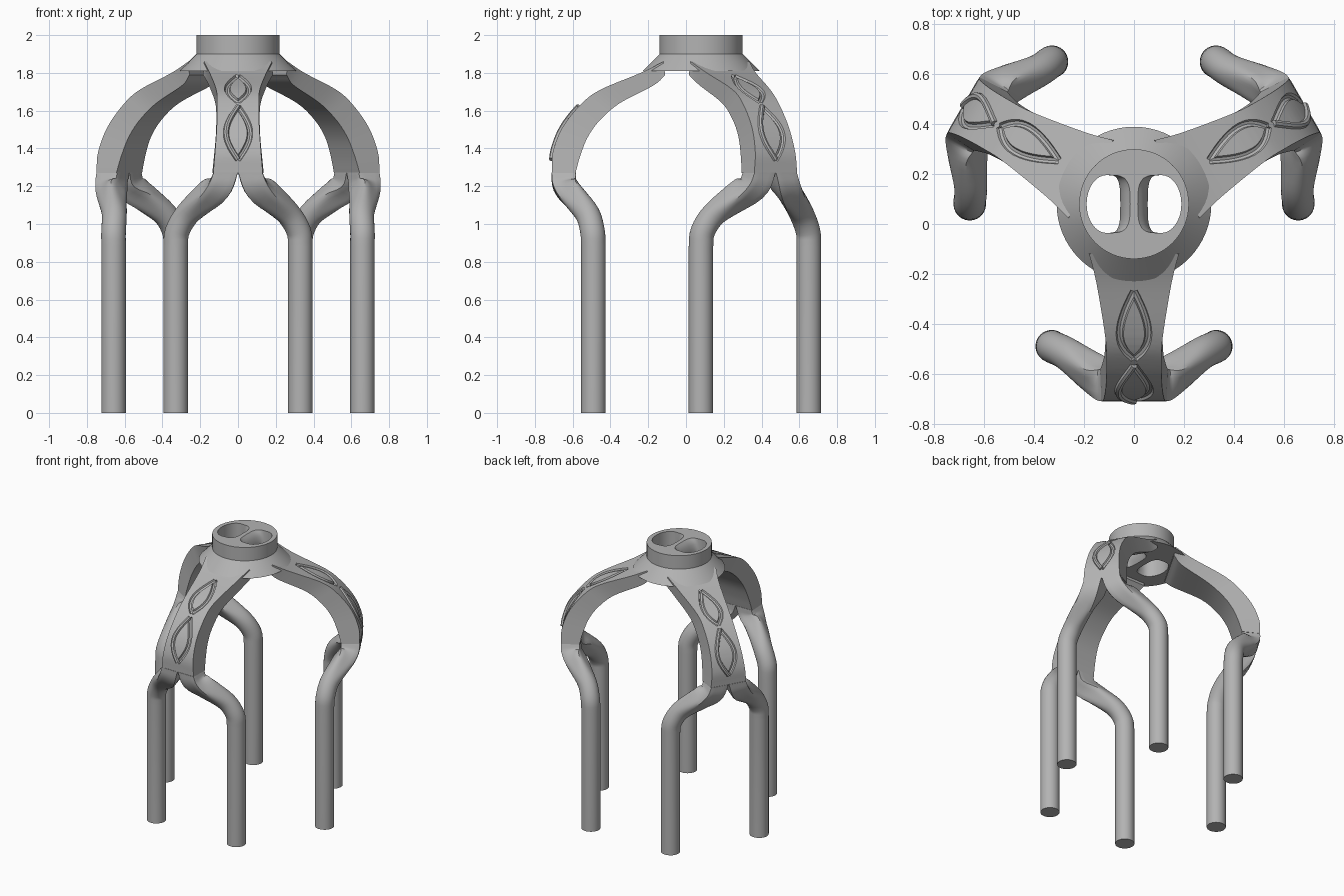
import bpy, bmesh, math
from mathutils import Vector, Matrix

cube = bpy.data.objects.get("Cube")
if cube:
    bpy.data.objects.remove(cube)

HUB = Vector((0, 0.08, 0))
DOWN = Vector((0, 0, -1))
grey = bpy.data.materials.new("plain grey")
grey.use_nodes = True
grey.diffuse_color = (0.45, 0.45, 0.45, 1)
grey.node_tree.nodes["Principled BSDF"].inputs["Base Color"].default_value = (0.45, 0.45, 0.45, 1)


def spline(points, steps):
    """Catmull-Rom samples through equal-length tuples."""
    pts = [Vector(p) for p in points]
    pts = [2 * pts[0] - pts[1]] + pts + [2 * pts[-1] - pts[-2]]
    out = []
    for a, b, c, d in zip(pts, pts[1:], pts[2:], pts[3:]):
        for i in range(steps):
            t = i / steps
            out.append(0.5 * (2 * b + (c - a) * t + (2 * a - 5 * b + 4 * c - d) * t ** 2
                              + (3 * b - a - 3 * c + d) * t ** 3))
    return out + [pts[-2]]


def loft(name, rings):
    """Skin a list of vertex rings and cap both ends."""
    bm = bmesh.new()
    vr = [[bm.verts.new(p) for p in ring] for ring in rings]
    n = len(vr[0])
    for a, b in zip(vr, vr[1:]):
        for i in range(n):
            j = (i + 1) % n
            bm.faces.new((a[i], a[j], b[j], b[i]))
    bm.faces.new(vr[0])
    bm.faces.new(vr[-1])
    bmesh.ops.recalc_face_normals(bm, faces=bm.faces)
    mesh = bpy.data.meshes.new(name)
    bm.to_mesh(mesh)
    bm.free()
    mesh.materials.append(grey)
    ob = bpy.data.objects.new(name, mesh)
    bpy.context.collection.objects.link(ob)
    return ob


def carve(ob, cutters):
    """Subtract cutters one by one, trying another solver if a cut fails."""
    for c in cutters:
        c.hide_render = True
        for solver in ('EXACT', 'MANIFOLD', 'FLOAT'):
            mod = ob.modifiers.new("carve", 'BOOLEAN')
            mod.operation, mod.solver, mod.object = 'DIFFERENCE', solver, c
            dg = bpy.context.evaluated_depsgraph_get()
            mesh = bpy.data.meshes.new_from_object(ob.evaluated_get(dg))
            ob.modifiers.clear()
            if len(mesh.polygons) > len(ob.data.polygons):
                ob.data = mesh
                break
        bpy.data.objects.remove(c)


def smooth(ob, angle):
    bpy.ops.object.select_all(action='DESELECT')
    bpy.context.view_layer.objects.active = ob
    ob.select_set(True)
    bpy.ops.object.shade_smooth_by_angle(angle=math.radians(angle))


def spread(ob, label):
    """Place three copies around the hub."""
    for i, side in enumerate(("front", "back_left", "back_right")):
        o = ob if i == 0 else ob.copy()
        if i:
            bpy.context.collection.objects.link(o)
        o.name = side + "_" + label
        o.matrix_world = Matrix.Translation(HUB) @ Matrix.Rotation(i * math.tau / 3, 4, 'Z')


# Hub: collar on a sloping flange
angles = [i * math.tau / 64 for i in range(64)]
hub = loft("hub", [[(r * math.cos(a), r * math.sin(a), z) for a in angles]
                   for r, z in ((0.31, 1.81), (0.22, 1.9), (0.22, 2.0))])


# Two rounded openings that leave a soft-edged bar between them
def opening(sign):
    rings = []
    for z, inner in ((2.01, 0.1), (2.0, 0.095), (1.985, 0.08), (1.96, 0.065), (1.92, 0.055),
                     (1.88, 0.055), (1.84, 0.065), (1.81, 0.085), (1.75, 0.09)):
        ring = []
        for a in angles[::2]:
            c, s = math.cos(a), math.sin(a)
            if c < 0:
                x, y = -abs(c) ** 0.5 * inner, math.copysign(abs(s) ** 0.6, s)
            else:
                x, y = c * 0.08, s
            ring.append((sign * (0.11 + x), y * 0.116, z))
        rings.append(ring)
    return loft("opening_cutter", rings)


carve(hub, [opening(1), opening(-1)])
smooth(hub, 40)
hub.location = HUB

# Arm: outer radius and height, inner radius and height, half width
arm_rows = spline([(0.20, 1.86, 0.19, 1.79, 0.18), (0.32, 1.80, 0.25, 1.735, 0.15),
                   (0.535, 1.71, 0.43, 1.64, 0.115), (0.64, 1.63, 0.535, 1.55, 0.11),
                   (0.735, 1.51, 0.60, 1.46, 0.113), (0.785, 1.38, 0.64, 1.36, 0.122),
                   (0.79, 1.27, 0.665, 1.27, 0.131)], 5)
arm = loft("arm", [[(-w, -ro, zo), (w, -ro, zo), (w + 0.005, -ri, zi), (-w - 0.005, -ri, zi)]
                   for ro, zo, ri, zi, w in arm_rows])
outer = [Vector((0, -p[0], p[1])) for p in arm_rows]


def on_face(z):
    """Point and normal of the arm's outer face at a height."""
    for a, b in zip(outer, outer[1:]):
        if b.z <= z:
            d = b - a
            return a + d * ((z - a.z) / d.z), Vector((0, d.z, -d.y)).normalized()


# One curved side of a leaf-shaped groove in the outer face
def leaf_side(z_low, z_high, width, n=14):
    path = []
    for i in range(n + 1):
        p, normal = on_face(z_low + (z_high - z_low) * i / n)
        path.append((p + Vector((width * math.sin(math.pi * i / n), 0, 0)), normal))
    rings = []
    for i, (p, normal) in enumerate(path):
        t = path[min(i + 1, n)][0] - path[max(i - 1, 0)][0]
        across = t.cross(normal).normalized()
        rings.append([p + 0.015 * (across * math.cos(a) + normal * math.sin(a))
                      for a in angles[::8]])
    return loft("groove_cutter", rings)


carve(arm, [leaf_side(low, high, side * width) for side in (1, -1)
            for low, high, width in ((1.341, 1.623, 0.063), (1.647, 1.787, 0.057))])
smooth(arm, 25)
spread(arm, "arm")

# Legs: square where they leave the arm, turning into round posts
controls = [(0.065, -0.7275, 1.272), (0.095, -0.72, 1.205), (0.18, -0.665, 1.135),
            (0.27, -0.60, 1.05), (0.322, -0.575, 0.96), (0.33, -0.57, 0.88)]
path = spline(controls, 4) + [Vector((0.33, -0.57, 0))]
for sign, side in ((1, "left"), (-1, "right")):
    rings = []
    for i, p in enumerate(path):
        t = DOWN
        if 0 < i < len(path) - 2:
            t = (path[i + 1] - path[i - 1]).normalized().lerp(DOWN, max(0, 1 - i / 7)).normalized()
        u = (Vector((1, 0, 0)) - t * t.x).normalized()
        v = t.cross(u)
        power = 2 + 28 * max(0, 1 - i / 14) ** 3
        ring = []
        for a in angles[::2]:
            c, s = math.cos(a), math.sin(a)
            r = 0.065 / (abs(c) ** power + abs(s) ** power) ** (1 / power)
            q = p + r * (u * c + v * s)
            ring.append((sign * q.x, q.y, q.z))
        rings.append(ring)
    leg = loft("leg", rings)
    smooth(leg, 35)
    spread(leg, side + "_leg")
